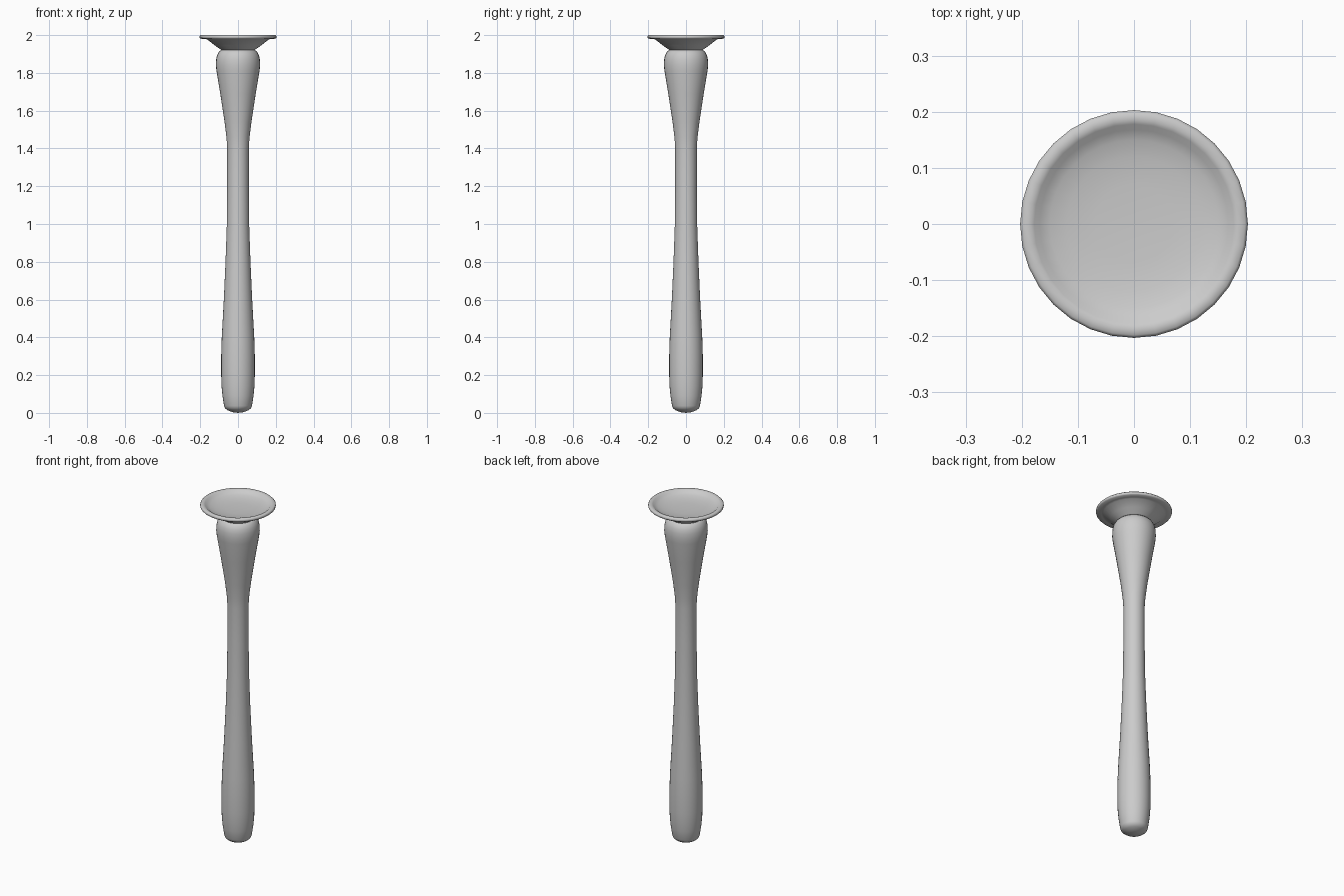
import bpy, bmesh, math

if "Cube" in bpy.data.objects:
    bpy.data.objects.remove(bpy.data.objects["Cube"])

SIDES = 32


def lathe(name, profile, angle=50):
    """Spin an (r, z) profile around the z axis; r = 0 ends become poles."""
    bm = bmesh.new()
    verts = [bm.verts.new((r, 0, z)) for r, z in profile]
    edges = [bm.edges.new(pair) for pair in zip(verts, verts[1:])]
    bmesh.ops.spin(bm, geom=verts + edges, cent=(0, 0, 0), axis=(0, 0, 1),
                   angle=2 * math.pi, steps=SIDES, use_merge=True)
    bmesh.ops.remove_doubles(bm, verts=bm.verts[:], dist=1e-5)
    bmesh.ops.recalc_face_normals(bm, faces=bm.faces[:])
    mesh = bpy.data.meshes.new(name)
    bm.to_mesh(mesh)
    bm.free()
    obj = bpy.data.objects.new(name, mesh)
    bpy.context.collection.objects.link(obj)
    bpy.ops.object.select_all(action='DESELECT')
    obj.select_set(True)
    bpy.context.view_layer.objects.active = obj
    bpy.ops.object.shade_smooth_by_angle(angle=math.radians(angle))
    return obj


# Slender body: rounded foot, narrow waist, swollen shoulder
lathe("body", [
    (0, 0), (0.03, 0.004), (0.055, 0.014), (0.068, 0.024), (0.074, 0.037),
    (0.082, 0.09), (0.087, 0.14), (0.089, 0.2), (0.089, 0.3), (0.086, 0.4),
    (0.075, 0.6), (0.066, 0.8), (0.059, 1.0), (0.057, 1.2), (0.057, 1.4),
    (0.061, 1.46), (0.071, 1.54), (0.094, 1.69), (0.114, 1.81), (0.117, 1.84),
    (0.116, 1.87), (0.111, 1.893), (0.102, 1.91), (0.09, 1.921),
    (0.06, 1.925), (0, 1.925)])

# Flared lip with a thin rim and a shallow dished top
lathe("lip", [
    (0, 1.918), (0.085, 1.918), (0.095, 1.926), (0.125, 1.947),
    (0.163, 1.977), (0.175, 1.98), (0.198, 1.981), (0.203, 1.986),
    (0.203, 1.995), (0.198, 2.0), (0.185, 2.0), (0.178, 1.997),
    (0.168, 1.988), (0.15, 1.981), (0.12, 1.974), (0.07, 1.97), (0, 1.969)])
